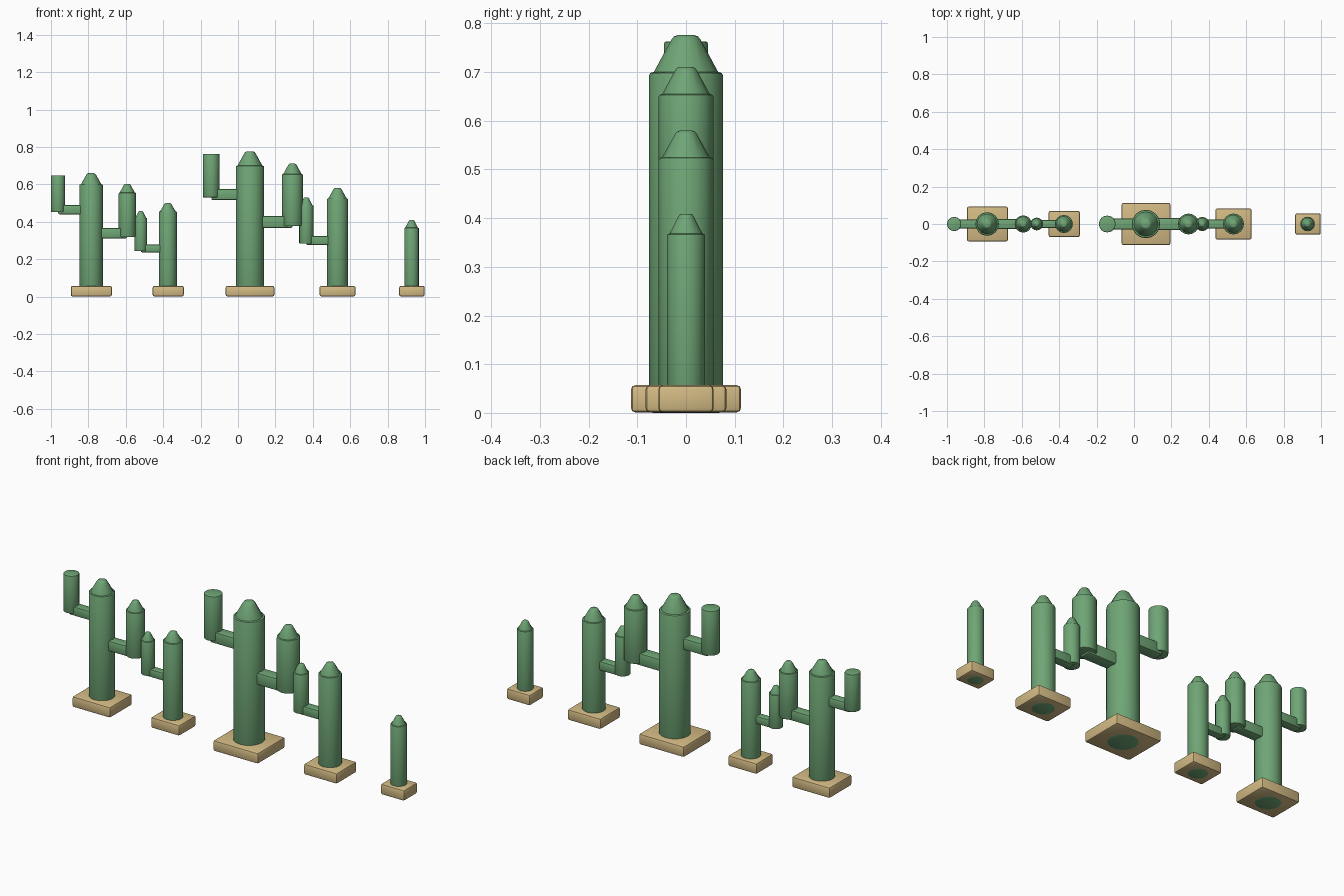
import bpy, bmesh, math

if "Cube" in bpy.data.objects:
    bpy.data.objects.remove(bpy.data.objects["Cube"])


def material(name, color):
    m = bpy.data.materials.new(name)
    m.diffuse_color = color
    m.use_nodes = True
    m.node_tree.nodes["Principled BSDF"].inputs["Base Color"].default_value = m.diffuse_color
    return m


GREEN = material("cactus_green", (0.16, 0.38, 0.18, 1))
SAND = material("sand", (0.65, 0.49, 0.23, 1))


def finish(name, bm, mat, smooth=True):
    bmesh.ops.recalc_face_normals(bm, faces=bm.faces)
    me = bpy.data.meshes.new(name)
    bm.to_mesh(me)
    bm.free()
    ob = bpy.data.objects.new(name, me)
    bpy.context.collection.objects.link(ob)
    me.materials.append(mat)
    if smooth:
        bpy.ops.object.select_all(action='DESELECT')
        ob.select_set(True)
        bpy.context.view_layer.objects.active = ob
        bpy.ops.object.shade_smooth_by_angle(angle=math.radians(35))
    return ob


def lathe(name, x, profile, sides):
    """Closed column turned from (radius, z) points."""
    bm = bmesh.new()
    rings = []
    for r, z in profile:
        rings.append([bm.verts.new((x + r * math.cos(2 * math.pi * i / sides),
                                    r * math.sin(2 * math.pi * i / sides), z))
                      for i in range(sides)])
    for a, b in zip(rings, rings[1:]):
        for i in range(sides):
            j = (i + 1) % sides
            bm.faces.new((a[i], a[j], b[j], b[i]))
    bm.faces.new(rings[0][::-1])
    bm.faces.new(rings[-1])
    return finish(name, bm, GREEN)


def block(name, x0, x1, depth, z0, z1, bevel, mat):
    bm = bmesh.new()
    bmesh.ops.create_cube(bm, size=1)
    for v in bm.verts:
        v.co = ((x0 + x1) / 2 + v.co.x * (x1 - x0), v.co.y * depth,
                (z0 + z1) / 2 + v.co.z * (z1 - z0))
    bmesh.ops.bevel(bm, geom=bm.edges[:], offset=bevel, segments=2,
                    profile=0.5, affect='EDGES')
    return finish(name, bm, mat)


def column(name, x, r, z0, z1, tip=None):
    """Softly bevelled cylinder, with an optional blunt cone cap."""
    b = 0.1 * r
    lathe(name, x, [(r - b, z0), (r - 0.3 * b, z0 + 0.3 * b), (r, z0 + b),
                    (r, z1 - b), (r - 0.3 * b, z1 - 0.3 * b), (r - b, z1)], 16)
    if tip:
        h = tip - z1
        lathe(name + "_cap", x, [(0.88 * r, z1 - 0.12 * h), (0.86 * r, z1 + 0.02 * h),
                                 (0.40 * r, z1 + 0.87 * h), (0.33 * r, z1 + 0.96 * h),
                                 (0.22 * r, tip)], 12)


# name, trunk (x, r, top, tip), base (x, width, depth),
# arms: (x, r, bottom, top, tip, branch bottom, branch top)
CACTI = [
    ("left_large", (-0.785, 0.063, 0.60, 0.66), (-0.784, 0.22, 0.185),
     [(-0.962, 0.038, 0.452, 0.648, None, 0.44, 0.489),
      (-0.592, 0.046, 0.318, 0.556, 0.603, 0.311, 0.366)]),
    ("left_small", (-0.375, 0.048, 0.455, 0.50), (-0.373, 0.166, 0.14),
     [(-0.52, 0.034, 0.243, 0.42, 0.457, 0.236, 0.278)]),
    ("centre_large", (0.064, 0.076, 0.70, 0.776), (0.064, 0.26, 0.226),
     [(-0.143, 0.045, 0.53, 0.763, None, 0.516, 0.576),
      (0.291, 0.056, 0.376, 0.655, 0.711, 0.367, 0.431)]),
    ("right_small", (0.532, 0.056, 0.525, 0.58), (0.532, 0.192, 0.166),
     [(0.365, 0.038, 0.283, 0.488, 0.53, 0.275, 0.324)]),
    ("sprout", (0.928, 0.039, 0.368, 0.409), (0.930, 0.136, 0.114), []),
]

for name, (x, r, top, tip), (bx, w, d), arms in CACTI:
    # sandy plinth and trunk
    block(name + "_base", bx - w / 2, bx + w / 2, d, 0.001, 0.057, 0.009, SAND)
    column(name + "_trunk", x, r, 0.0, top, tip)
    # upright arms joined to the trunk by square branches
    for i, (ax, ar, z0, z1, atip, h0, h1) in enumerate(arms):
        column(f"{name}_arm_{i}", ax, ar, z0, z1, atip)
        block(f"{name}_branch_{i}", min(ax, x), max(ax, x), h1 - h0,
              h0, h1, 0.008, GREEN)
